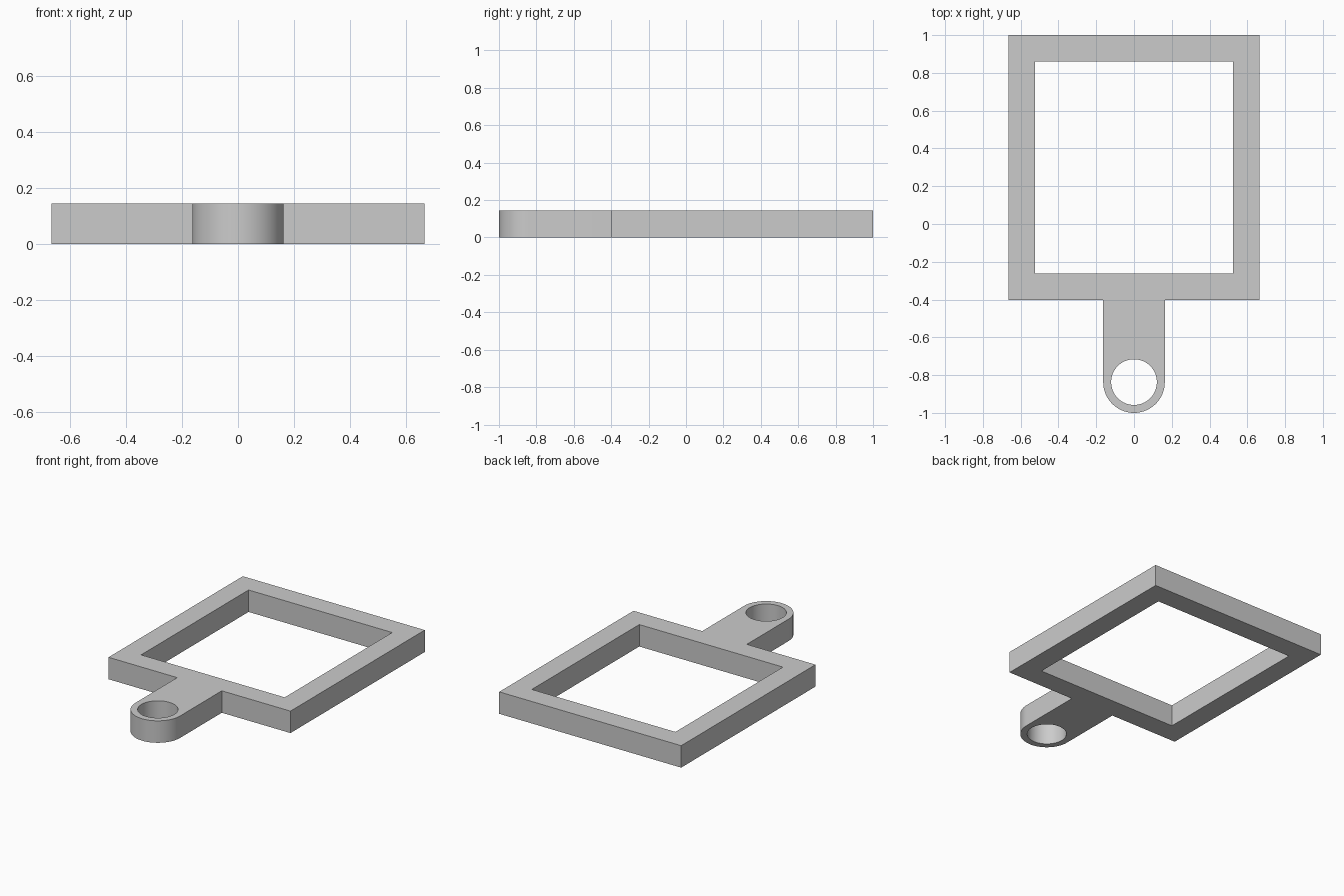
import bpy
import bmesh
from math import cos, sin, pi, radians

cube = bpy.data.objects.get("Cube")
if cube:
    bpy.data.objects.remove(cube, do_unlink=True)

HEIGHT = 0.145
HALF_WIDTH, FRONT, BACK = 0.665, -0.402, 1.0
BAR = 0.14
LUG_RADIUS, HOLE_RADIUS = 0.163, 0.121
LUG_Y = -1 + LUG_RADIUS


def arc(radius, start, end, steps):
    """Points on an arc around the lug centre."""
    angles = [start + (end - start) * i / steps for i in range(steps + 1)]
    return [(radius * cos(a), LUG_Y + radius * sin(a)) for a in angles]


# Outline of the square frame and its rounded lug
outline = [(HALF_WIDTH, FRONT), (HALF_WIDTH, BACK),
           (-HALF_WIDTH, BACK), (-HALF_WIDTH, FRONT),
           (-LUG_RADIUS, FRONT)]
outline += arc(LUG_RADIUS, pi, 2 * pi, 32)
outline += [(LUG_RADIUS, FRONT)]

# Frame window and lug hole
inner_x = HALF_WIDTH - BAR
window = [(x, y) for x, y in ((inner_x, FRONT + BAR), (inner_x, BACK - BAR),
                              (-inner_x, BACK - BAR), (-inner_x, FRONT + BAR))]
hole = arc(HOLE_RADIUS, 0, 2 * pi, 64)[:-1]

# Fill the flat profile and raise it into a plate
bm = bmesh.new()
for loop in (outline, window, hole):
    verts = [bm.verts.new((x, y, 0)) for x, y in loop]
    for a, b in zip(verts, verts[1:] + verts[:1]):
        bm.edges.new((a, b))
bmesh.ops.triangle_fill(bm, edges=bm.edges[:], use_beauty=True, normal=(0, 0, 1))
raised = bmesh.ops.extrude_face_region(bm, geom=bm.faces[:], use_keep_orig=True)
top = [v for v in raised["geom"] if isinstance(v, bmesh.types.BMVert)]
bmesh.ops.translate(bm, verts=top, vec=(0, 0, HEIGHT))
bmesh.ops.recalc_face_normals(bm, faces=bm.faces[:])

mesh = bpy.data.meshes.new("frame_with_lug")
bm.to_mesh(mesh)
bm.free()
frame = bpy.data.objects.new("frame_with_lug", mesh)
bpy.context.collection.objects.link(frame)

# Plain grey
grey = bpy.data.materials.new("light_grey")
grey.use_nodes = True
colour = (0.6, 0.6, 0.6, 1)
grey.diffuse_color = colour
grey.node_tree.nodes["Principled BSDF"].inputs["Base Color"].default_value = colour
mesh.materials.append(grey)

# Smooth only the curved walls
bpy.ops.object.select_all(action="DESELECT")
frame.select_set(True)
bpy.context.view_layer.objects.active = frame
bpy.ops.object.shade_smooth_by_angle(angle=radians(30))
